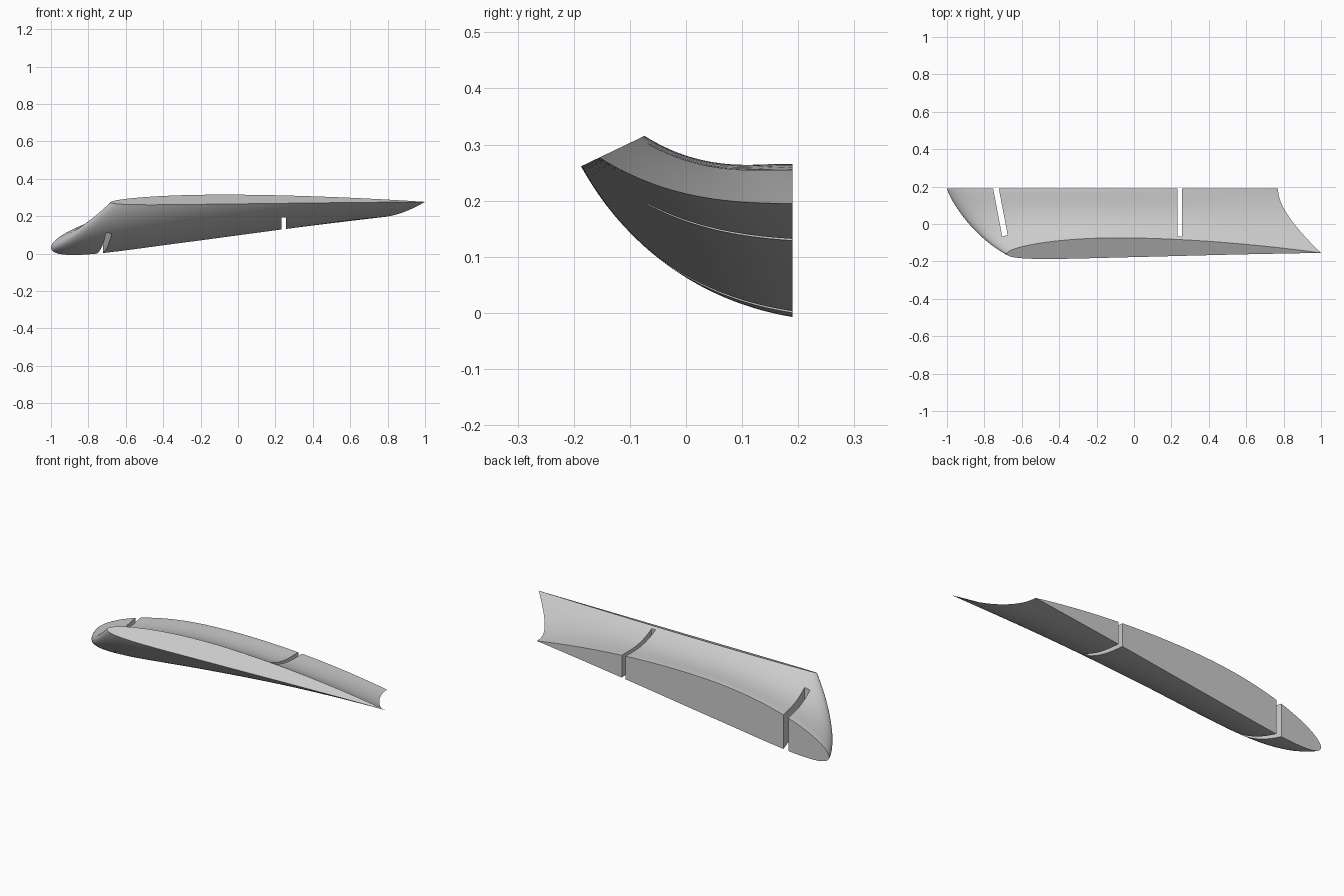
import bpy, bmesh, math
from mathutils import Vector

cube = bpy.data.objects.get("Cube")
if cube:
    bpy.data.objects.remove(cube, do_unlink=True)

grey = bpy.data.materials.new("plain grey")
grey.use_nodes = True
colour = (0.6, 0.6, 0.6, 1)
grey.diffuse_color = colour
grey.node_tree.nodes["Principled BSDF"].inputs["Base Color"].default_value = colour

CENTRE_Y, CENTRE_Z = 0.19, 0.442   # axis the wing sections fan around
SWEEP = math.radians(64.4)
STATIONS, STEPS = 32, 40


def airfoil(u, side):
    """Height above the flat underside, for a chord of one."""
    thick = 0.585 * (0.2969 * math.sqrt(u) - 0.126 * u - 0.3516 * u**2
                     + 0.2843 * u**3 - 0.1036 * u**4)
    m, p = 0.035, 0.4
    d = p if u < p else 1 - p
    camber = m * (1 - ((u - p) / d) ** 2)
    return camber + side * thick + 0.035 * (1 - u)


def section(s):
    """Closed ring of points for the span fraction s, root to tip."""
    nose_x = -1 + 0.32 * s**1.25
    tail_x = 0.77 + 0.23 * s**2
    nose_r = 0.472 - 0.09 * s + 0.041 * s**2
    tail_r = 0.247 + 0.135 * s**2
    chord = tail_x - nose_x
    scale = chord * (1 - 0.4 * s**1.5)
    us = [(1 - math.cos(math.pi * i / STEPS)) / 2 for i in range(STEPS + 1)]
    ring = [(u, 1) for u in reversed(us)] + [(u, -1) for u in us[1:-1]]
    a = s * SWEEP
    points = []
    for u, side in ring:
        r = nose_r + (tail_r - nose_r) * u - scale * airfoil(u, side)
        points.append(Vector((nose_x + chord * u,
                              CENTRE_Y - r * math.sin(a),
                              CENTRE_Z - r * math.cos(a))))
    return points


def make_object(name, bm):
    bmesh.ops.recalc_face_normals(bm, faces=bm.faces)
    mesh = bpy.data.meshes.new(name)
    bm.to_mesh(mesh)
    bm.free()
    mesh.materials.append(grey)
    obj = bpy.data.objects.new(name, mesh)
    bpy.context.collection.objects.link(obj)
    return obj


# Curved wing tip lofted through the sections, capped at root and tip
bm = bmesh.new()
rings = [[bm.verts.new(p) for p in section(i / STATIONS)] for i in range(STATIONS + 1)]
for a, b in zip(rings, rings[1:]):
    for i in range(len(a)):
        j = (i + 1) % len(a)
        bm.faces.new((a[i], a[j], b[j], b[i]))
bm.faces.new(rings[0])
bm.faces.new(rings[-1])
wing = make_object("wing_tip", bm)


# Spar slots, open at the root face and cut right through
def cut_slot(name, start, end, width):
    start, end = Vector(start), Vector(end)
    along = (end - start).normalized()
    start = start - along * 0.1
    across = Vector((-along.y, along.x)) * width / 2
    bm = bmesh.new()
    base = [bm.verts.new((p.x, p.y, -0.5)) for p in
            (start - across, end - across, end + across, start + across)]
    face = bm.faces.new(base)
    top = bmesh.ops.extrude_face_region(bm, geom=[face])["geom"]
    bmesh.ops.translate(bm, vec=(0, 0, 1.5),
                        verts=[v for v in top if isinstance(v, bmesh.types.BMVert)])
    cutter = make_object(name, bm)
    cutter.hide_render = True
    mod = wing.modifiers.new(name, 'BOOLEAN')
    mod.operation = 'DIFFERENCE'
    mod.solver = 'EXACT'
    mod.object = cutter
    bpy.context.view_layer.objects.active = wing
    bpy.ops.object.modifier_apply(modifier=mod.name)
    bpy.data.objects.remove(cutter, do_unlink=True)


cut_slot("front_slot_cutter", (-0.738, 0.19), (-0.69, -0.063), 0.03)
cut_slot("rear_slot_cutter", (0.244, 0.19), (0.244, -0.068), 0.024)

# Smooth skin with crisp rims
bpy.ops.object.select_all(action='DESELECT')
wing.select_set(True)
bpy.context.view_layer.objects.active = wing
bpy.ops.object.shade_smooth_by_angle(angle=math.radians(30))
